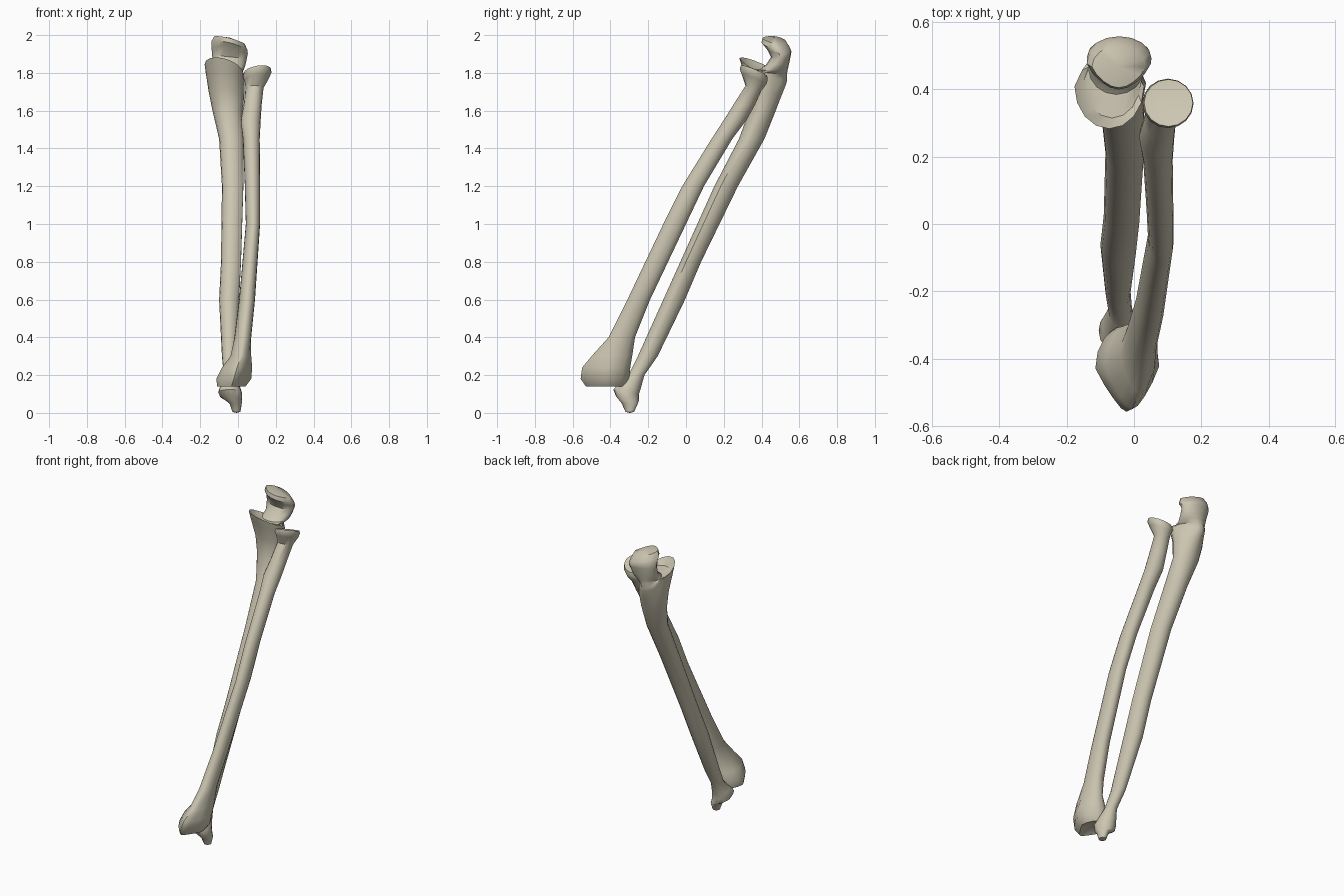
import bpy, bmesh
from math import sin, cos, pi, radians

old = bpy.data.objects.get("Cube")
if old:
    bpy.data.objects.remove(old, do_unlink=True)

bone_colour = (0.6, 0.56, 0.44, 1)
bone_mat = bpy.data.materials.new("bone ivory")
bone_mat.use_nodes = True
bone_mat.diffuse_color = bone_colour
bone_mat.node_tree.nodes["Principled BSDF"].inputs["Base Color"].default_value = bone_colour

SIDES = 16


def section(bm, z, x0, x1, y0, y1, tilt_y=0, tilt_x=0, wedge=0, crest=None):
    """One ring: box limits, tilt of its plane, narrowing to front (+) or back (-), ridge angle."""
    ring = []
    cx, cy, hx, hy = (x0 + x1) / 2, (y0 + y1) / 2, (x1 - x0) / 2, (y1 - y0) / 2
    for i in range(SIDES):
        a = 2 * pi * i / SIDES
        u, v = cos(a), sin(a)
        if crest is not None:
            k = 1 + 0.2 * max(0, cos(a - crest)) ** 8
            u, v = u * k, v * k
        u *= 1 - max(0, -v * wedge)
        dx, dy = u * hx, v * hy
        ring.append(bm.verts.new((cx + dx, cy + dy, z + tilt_y * dy + tilt_x * dx)))
    return ring


def cap(bm, ring, dz):
    """Close an end with a dished or domed fan."""
    mid = sum((v.co for v in ring), ring[0].co * 0) / SIDES
    centre = bm.verts.new((mid.x, mid.y, mid.z + dz))
    for i in range(SIDES):
        bm.faces.new((ring[i], ring[(i + 1) % SIDES], centre))


def loft(name, rows, crest, low_dz, high_dz):
    """Skin the rings; the sharp ridge runs along the shaft only."""
    bm = bmesh.new()
    rings = [section(bm, *r, crest=crest if 0.35 < r[0] < 1.5 else None) for r in rows]
    for a, b in zip(rings, rings[1:]):
        for i in range(SIDES):
            j = (i + 1) % SIDES
            bm.faces.new((a[i], a[j], b[j], b[i]))
    cap(bm, rings[0], low_dz)
    cap(bm, rings[-1], high_dz)
    bmesh.ops.recalc_face_normals(bm, faces=bm.faces[:])
    mesh = bpy.data.meshes.new(name)
    bm.to_mesh(mesh)
    bm.free()
    mesh.materials.append(bone_mat)
    obj = bpy.data.objects.new(name, mesh)
    bpy.context.collection.objects.link(obj)
    bpy.ops.object.select_all(action='DESELECT')
    obj.select_set(True)
    bpy.context.view_layer.objects.active = obj
    bpy.ops.object.shade_smooth_by_angle(angle=radians(42))


# Outer forearm bone: flared wrist end, slim shaft, round tilted head
radius_rows = [
    (.14, -.11, .04, -.53, -.32, 0, 0, .6),
    (.18, -.115, .07, -.558, -.3, 0, 0, .6),
    (.24, -.085, .075, -.55, -.295, 0, 0, .5),
    (.3, -.04, .07, -.5, -.285, 0, 0, .3),
    (.4, -.015, .07, -.41, -.27),
    (.6, .01, .09, -.31, -.19),
    (1, .045, .117, -.12, 0),
    (1.2, .04, .117, -.02, .095),
    (1.45, .03, .115, .135, .245),
    (1.55, .015, .12, .2, .32),
    (1.63, .03, .125, .25, .365),
    (1.72, .04, .135, .315, .4, -.3),
    (1.765, .035, .165, .295, .425, -.4, .15),
    (1.79, .025, .177, .285, .432, -.4, .15),
    (1.81, .03, .175, .29, .43, -.4, .15),
]
loft("radius_bone", radius_rows, radians(150), .03, -.015)

# Inner forearm bone: small wrist knob with a spike and lower shaft,
# then the elbow end with its front shelf and hooked top
ulna_shaft = [
    (.005, -.03, .013, -.32, -.275),
    (.05, -.045, .02, -.34, -.255),
    (.075, -.095, .022, -.37, -.25, -.2, -.2),
    (.11, -.105, .02, -.385, -.25, -.2),
    (.14, -.095, .01, -.36, -.24, -.2),
    (.2, -.075, -.005, -.305, -.22),
    (.3, -.085, -.01, -.255, -.15),
    (.6, -.1, 0, -.12, -.005),
    (.8, -.09, .01, -.03, .08),
    (1.2, -.085, .022, .15, .275),
    (1.45, -.1, .022, .28, .415),
]
ulna_elbow = [
    (1.6, -.135, .025, .335, .475),
    (1.7, -.155, .035, .335, .507, -.2, 0, -.2),
    (1.78, -.17, .035, .3, .53, -.35, -.15, -.35),
    (1.82, -.177, .03, .283, .535, -.45, -.25, -.4),
    (1.81, -.15, .02, .315, .535, -.15, -.1, -.3),
    (1.815, -.135, .03, .385, .538),
    (1.845, -.13, .04, .425, .545),
    (1.89, -.138, .048, .45, .555, .1, -.1),
    (1.92, -.14, .052, .428, .558, -.1, -.2, .2),
    (1.945, -.14, .05, .4, .552, -.2, -.25, .3),
    (1.975, -.125, .035, .405, .53, -.15, -.25, .3),
]
loft("ulna_bone", ulna_shaft + ulna_elbow, radians(-20), -.005, .012)
